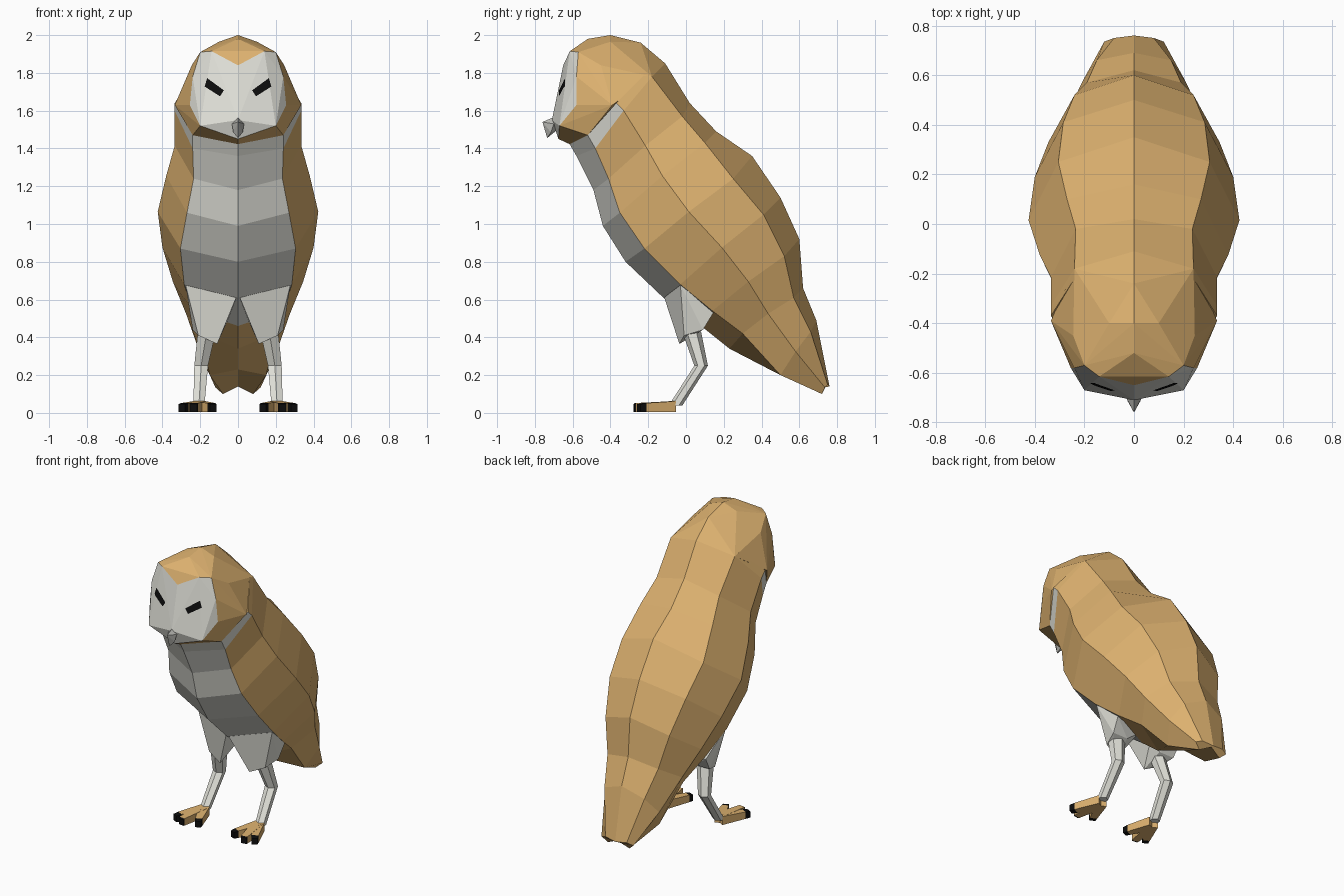
import bpy, bmesh, math
from mathutils import Vector
from mathutils.bvhtree import BVHTree

if "Cube" in bpy.data.objects:
    bpy.data.objects.remove(bpy.data.objects["Cube"])


def material(name, rgb):
    m = bpy.data.materials.new(name)
    m.diffuse_color = (*rgb, 1)
    m.use_nodes = True
    m.node_tree.nodes["Principled BSDF"].inputs["Base Color"].default_value = m.diffuse_color
    return m


TAN = material("tan feathers", (0.72, 0.44, 0.16))
WHITE = material("white feathers", (0.76, 0.76, 0.70))
BLACK = material("black", (0.004, 0.004, 0.004))
GREY = material("beak grey", (0.48, 0.48, 0.45))


def finish(bm, name, mats, merge=True):
    if merge:
        bmesh.ops.dissolve_limit(bm, angle_limit=math.radians(2), verts=bm.verts[:],
                                 edges=bm.edges[:], delimit={'MATERIAL'})
    bmesh.ops.recalc_face_normals(bm, faces=bm.faces[:])
    me = bpy.data.meshes.new(name)
    bm.to_mesh(me)
    bm.free()
    for m in mats:
        me.materials.append(m)
    ob = bpy.data.objects.new(name, me)
    bpy.context.collection.objects.link(ob)
    return ob


def hull(points):
    bm = bmesh.new()
    for p in points:
        bm.verts.new(p)
    bmesh.ops.convex_hull(bm, input=bm.verts[:])
    bmesh.ops.delete(bm, geom=[v for v in bm.verts if not v.link_faces], context='VERTS')
    return bm


def both(points):
    return [(s * x, y, z) for x, y, z in points for s in ((1, -1) if x else (1,))]


# Body and tail: eight-sided rings along the slanted body
# belly (y, z), belly corner (y, z), back corner (y, z), spine (y, z), corner x, side x
rings = [
    (-.62, 1.43, -.52, 1.47, -.22, 1.79, -.20, 1.83, .24, .335),
    (-.58, 1.36, -.48, 1.40, -.18, 1.78, -.11, 1.85, .24, .335),
    (-.49, 1.18, -.41, 1.24, -.02, 1.57, .02, 1.64, .235, .335),
    (-.44, .99, -.35, 1.06, .10, 1.43, .16, 1.49, .27, .38),
    (-.32, .80, -.22, .87, .25, 1.24, .35, 1.36, .305, .425),
    (-.12, .61, -.03, .68, .41, 1.05, .50, 1.14, .285, .40),
    (.08, .46, .14, .54, .52, .83, .60, .92, .24, .345),
    (.23, .34, .30, .42, .57, .61, .62, .66, .19, .275),
    (.48, .23, .50, .20, .66, .43, .69, .49, .15, .205),
    (.74, .14, .72, .10, .75, .15, .76, .14, .08, .12),
]
bm = bmesh.new()
loops = []
for fy, fz, cy, cz, by, bz, sy, sz, xc, xs in rings:
    my, mz = (cy + by) / 2, (cz + bz) / 2 + .01
    loops.append([bm.verts.new(p) for p in (
        (0, fy, fz), (xc, cy, cz), (xs, my, mz), (xc, by, bz),
        (0, sy, sz), (-xc, by, bz), (-xs, my, mz), (-xc, cy, cz))])
for r in range(len(loops) - 1):
    a, b = loops[r], loops[r + 1]
    for i in range(8):
        j = (i + 1) % 8
        f = bm.faces.new((a[i], a[j], b[j], b[i]))
        # white chest strips, plus the collar band around the neck
        if (i in (0, 7) and r < 6) or (i in (1, 6) and r == 0):
            f.material_index = 1
bm.faces.new(loops[0])
bm.faces.new(loops[-1])
finish(bm, "body", [TAN, WHITE], merge=False)

# Head: faceted hull, face disc picked out in white
disc = both([(0, -.65, 1.84), (.14, -.615, 1.915), (.20, -.57, 1.91), (.24, -.58, 1.78),
             (.255, -.58, 1.63), (.20, -.67, 1.52), (0, -.71, 1.55), (0, -.675, 1.45)])
skull = both([(0, -.52, 1.98), (0, -.40, 2.0), (0, -.24, 1.96), (0, -.11, 1.85),
              (.24, -.18, 1.78), (.245, -.45, 1.84), (.335, -.39, 1.63), (.24, -.52, 1.47),
              (0, -.61, 1.42), (.10, -.40, 1.965)])
bm = hull(disc + skull)
disc_pts = [Vector(p) for p in disc]
for f in bm.faces:
    on_disc = all(min((v.co - p).length for p in disc_pts) < 1e-4 for v in f.verts)
    if on_disc and f.calc_center_median().z < 1.88:
        f.material_index = 1
tree = BVHTree.FromBMesh(bm)
finish(bm, "head", [TAN, WHITE])

# Eyes: thin slanted plates draped on the face disc
corners = [Vector(c) for c in ((.075, 1.708), (.163, 1.772), (.177, 1.728), (.095, 1.676))]
N = 6
for side, s in (("right", 1), ("left", -1)):
    bm = bmesh.new()
    grid = []
    for i in range(N + 1):
        top = corners[0].lerp(corners[1], i / N)
        low = corners[3].lerp(corners[2], i / N)
        row = []
        for j in range(N + 1):
            p = top.lerp(low, j / N)
            hit = tree.ray_cast(Vector((s * p.x, -2, p.y)), Vector((0, 1, 0)))[0]
            row.append(bm.verts.new(hit + Vector((0, -.006, 0))))
        grid.append(row)
    for i in range(N):
        for j in range(N):
            q = (grid[i][j], grid[i][j + 1], grid[i + 1][j + 1], grid[i + 1][j])
            f = bm.faces.new(q if s > 0 else q[::-1])
    finish(bm, side + "_eye", [BLACK], merge=False)

# Beak
finish(hull(both([(0, -.69, 1.57), (.032, -.70, 1.53), (0, -.76, 1.54), (.025, -.715, 1.485),
                  (0, -.735, 1.455), (0, -.68, 1.50)])), "beak", [GREY])

# Legs and feet
thigh = [(.01, -.115, .61), (.278, -.03, .68), (.25, .145, .53), (.05, .10, .50),
         (.11, -.035, .365), (.21, -.01, .41), (.24, .09, .44), (.13, .09, .44)]
# leg stations: x, y, z, half width, half depth
leg = [(.165, .03, .43, .055, .05), (.195, .08, .25, .042, .036), (.207, -.055, .04, .034, .036)]
# toes: tip x, tip y, claw length
toes = [(.130, -.245, .03), (.235, -.275, .008), (.298, -.25, .035)]


def block(bm, a, b, wa, wb, ha, hb, mat):
    d = (b - a).normalized()
    n = Vector((-d.y, d.x, 0))
    vs = [bm.verts.new((p + n * k * w) + Vector((0, 0, z)))
          for p, w, h in ((a, wa, ha), (b, wb, hb))
          for k, z in ((-1, .005), (1, .005), (1, h), (-1, h))]
    for q in ((0, 1, 2, 3), (4, 5, 6, 7), (0, 1, 5, 4), (1, 2, 6, 5), (2, 3, 7, 6), (3, 0, 4, 7)):
        bm.faces.new([vs[i] for i in q]).material_index = mat


for side, s in (("right", 1), ("left", -1)):
    finish(hull([(s * x, y, z) for x, y, z in thigh]), side + "_thigh", [WHITE])

    bm = bmesh.new()
    secs = [[bm.verts.new((s * x + hx * math.sin(k * math.pi / 3),
                           y - hy * math.cos(k * math.pi / 3), z)) for k in range(6)]
            for x, y, z, hx, hy in leg]
    for a, b in zip(secs, secs[1:]):
        for k in range(6):
            bm.faces.new((a[k], a[(k + 1) % 6], b[(k + 1) % 6], b[k]))
    bm.faces.new(secs[0])
    bm.faces.new(secs[-1])
    finish(bm, side + "_leg", [WHITE], merge=False)

    bm = bmesh.new()
    heel = Vector((s * .205, -.07, 0))
    for tx, ty, claw in toes:
        tip = Vector((s * tx, ty, 0))
        knuckle = tip + (heel - tip).normalized() * claw
        block(bm, heel, knuckle, .035, .022, .062, .052, 0)
        block(bm, knuckle, tip, .022, .019, .052, .046, 1)
    finish(bm, side + "_foot", [TAN, BLACK], merge=False)
